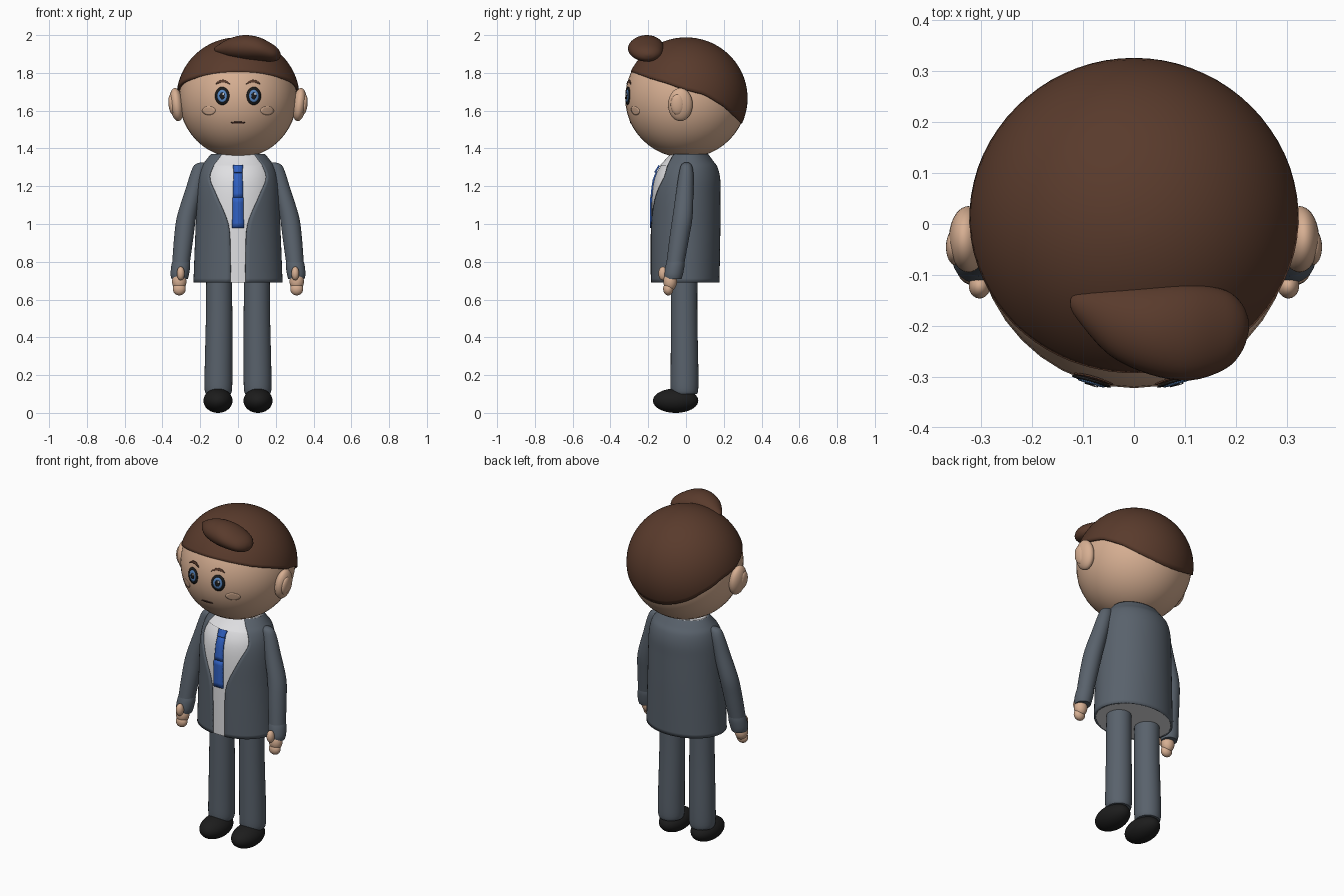
import bpy, bmesh, math
from mathutils import Vector

cube = bpy.data.objects.get("Cube")
if cube:
    bpy.data.objects.remove(cube, do_unlink=True)


def material(name, r, g, b):
    m = bpy.data.materials.new(name)
    m.use_nodes = True
    m.diffuse_color = (r, g, b, 1)
    m.node_tree.nodes["Principled BSDF"].inputs["Base Color"].default_value = (r, g, b, 1)
    return m


SKIN = material("skin", .68, .43, .29)
HAIR = material("brown hair", .10, .043, .025)
SUIT = material("slate suit", .10, .122, .15)
SHIRT = material("white shirt", .74, .74, .76)
TIE = material("blue tie", .03, .12, .55)
BLACK = material("black", .012, .012, .012)
IRIS = material("blue iris", .10, .25, .55)
MOUTH = material("dark mouth", .06, .025, .018)
X, Y, Z = Vector((1, 0, 0)), Vector((0, 1, 0)), Vector((0, 0, 1))
HEAD_C, HEAD_R = Vector((0, 0, 1.667)), Vector((.312, .322, .317))


def finish(name, bm, mat, thickness=0, angle=45):
    mesh = bpy.data.meshes.new(name)
    bm.to_mesh(mesh)
    bm.free()
    mesh.materials.append(mat)
    ob = bpy.data.objects.new(name, mesh)
    bpy.context.collection.objects.link(ob)
    if thickness:
        mod = ob.modifiers.new("thickness", "SOLIDIFY")
        mod.thickness, mod.offset = thickness, -1
    bpy.ops.object.select_all(action="DESELECT")
    ob.select_set(True)
    bpy.context.view_layer.objects.active = ob
    bpy.ops.object.shade_smooth_by_angle(angle=math.radians(angle))
    return ob


def bridge(bm, a, b, closed=True):
    n = len(a)
    for j in range(n if closed else n - 1):
        k = (j + 1) % n
        bm.faces.new((a[j], a[k], b[k], b[j]))


def ellipsoid(name, mat, centre, radii, tilt=0):
    bm = bmesh.new()
    bmesh.ops.create_uvsphere(bm, u_segments=40, v_segments=24, radius=1)
    for v in bm.verts:
        v.co = v.co * Vector(radii)
    ob = finish(name, bm, mat)
    ob.location, ob.rotation_euler.y = centre, tilt
    return ob


def smooth(keys, steps=4):
    """Catmull-Rom interpolation through tuples."""
    out = []
    for i in range(len(keys) - 1):
        quad = [Vector(keys[max(0, min(len(keys) - 1, i + d))]) for d in (-1, 0, 1, 2)]
        p, a, b, q = quad
        for s in range(steps):
            t = s / steps
            out.append(a + (b - p) * t / 2 + (p * 2 - a * 5 + b * 4 - q) * t * t / 2
                       + (a * 3 - p - b * 3 + q) * t ** 3 / 2)
    return out + [Vector(keys[-1])]


def loft(name, mat, keys, e1=X, e2=Y, n=32):
    """Closed body through rings of (x, y, z, radius 1, radius 2)."""
    bm, prev, first = bmesh.new(), None, None
    for k in smooth(keys):
        ring = [bm.verts.new(k.xyz + e1 * k[3] * math.cos(a) + e2 * k[4] * math.sin(a))
                for a in (math.tau * j / n for j in range(n))]
        if prev:
            bridge(bm, prev, ring)
        first, prev = first or ring, ring
    bm.faces.new(first)
    bm.faces.new(prev)
    bmesh.ops.recalc_face_normals(bm, faces=bm.faces)
    return finish(name, bm, mat)


def patch(name, mat, cx, cz, rx, rz, lift, bend=0):
    """Thin elliptical plate that follows the front of the head."""
    bm, prev = bmesh.new(), None

    def vert(r, a):
        u = r * math.cos(a)
        x, z = cx + rx * u, cz + rz * r * math.sin(a) - bend * u * u
        d = 1 - (x / HEAD_R.x) ** 2 - ((z - HEAD_C.z) / HEAD_R.z) ** 2
        return bm.verts.new((x, -HEAD_R.y * math.sqrt(d) - lift, z))

    for r in (1, .7, .4, .1):
        ring = [vert(r, math.tau * j / 28) for j in range(28)]
        if prev:
            bridge(bm, prev, ring)
        prev = ring
    bm.faces.new(prev)
    return finish(name, bm, mat, .003)


# Head, neck and ears
ellipsoid("head", SKIN, HEAD_C, HEAD_R)
loft("neck", SKIN, [(0, .01, 1.28, .11, .09), (0, .01, 1.40, .11, .09)])

# Hair cap with a rim that drops from the forehead to the nape
RIM = [(-.33, 1.815), (-.29, 1.808), (-.2, 1.775), (-.1, 1.745), (0, 1.71),
       (.1, 1.685), (.2, 1.625), (.28, 1.55), (.33, 1.49)]


def rim_height(y):
    for (y0, z0), (y1, z1) in zip(RIM, RIM[1:]):
        if y <= y1:
            return z0 + (z1 - z0) * (y - y0) / (y1 - y0)
    return RIM[-1][1]


def hair_point(polar, a):
    s = math.sin(polar)
    return Vector((.326 * s * math.cos(a), .326 * s * math.sin(a), 1.666 + .322 * math.cos(polar)))


bm, prev, N = bmesh.new(), None, 72
angles = [math.tau * j / N for j in range(N)]
limits = []
for a in angles:
    p = .3
    while hair_point(p, a).z > rim_height(hair_point(p, a).y):
        p += .004
    limits.append(p)
for i in range(24, 0, -1):
    ring = [bm.verts.new(hair_point(p * i / 24, a)) for p, a in zip(limits, angles)]
    if prev:
        bridge(bm, prev, ring)
    prev = ring
bm.faces.new(prev)
finish("hair_cap", bm, HAIR, .016)

# Swept front tuft, lofted sideways
loft("hair_tuft", HAIR, [
    (-.125, -.155, 1.925, .006, .006), (-.112, -.16, 1.925, .026, .018),
    (-.05, -.19, 1.932, .066, .048), (.03, -.207, 1.935, .088, .065),
    (.11, -.212, 1.927, .095, .062), (.18, -.207, 1.907, .077, .047),
    (.213, -.203, 1.898, .045, .029), (.226, -.2, 1.896, .008, .006)], Y, Z)

# Shirt body and its collar
TORSO = [(0, -.006, .69, .236, .183), (0, -.005, .85, .23, .185), (0, -.004, 1.0, .224, .186),
         (0, -.003, 1.15, .219, .185), (0, .003, 1.24, .211, .178), (0, .01, 1.30, .195, .157),
         (0, .013, 1.335, .172, .13), (0, .015, 1.37, .143, .103)]


def inset(k, d):
    return (*k[:3], k[3] - d, k[4] - d)


loft("shirt", SHIRT, [inset(k, .008) for k in TORSO], n=48)
loft("shirt_collar", SHIRT, [(0, .011, 1.31, .184, .151), (0, .013, 1.335, .168, .128),
                             (0, .015, 1.367, .14, .101)], n=48)

# Open jacket: each ring stops at the edge of the front opening
OPENING = [.04, .041, .052, .115, .152, .137, .112, .088]
bm, prev = bmesh.new(), None
for k in smooth([(*k, w) for k, w in zip(TORSO, OPENING)], 5):
    gap = math.asin(k[5] / k[3])
    ring = []
    for j in range(57):
        a = -math.pi / 2 + gap + (math.tau - 2 * gap) * j / 56
        ring.append(bm.verts.new((k[3] * math.cos(a), k[1] + k[4] * math.sin(a), k[2])))
    if prev:
        bridge(bm, prev, ring, False)
    prev = ring
finish("jacket", bm, SUIT, .011)


# Tie plates that follow the shirt front
def tie_part(name, z0, z1, half0, half1, lift):
    rows = smooth(TORSO, 8)
    bm, prev = bmesh.new(), None
    for i in range(7):
        t = i / 6
        z, w = z0 + (z1 - z0) * t, half0 + (half1 - half0) * t
        k = min(rows, key=lambda r: abs(r[2] - z))
        y = k[1] - k[4] + .008 - lift
        row = [bm.verts.new((s * w, y, z)) for s in (-1, 1)]
        if prev:
            bridge(bm, prev, row, False)
        prev = row
    finish(name, bm, TIE, .009, 30)


tie_part("tie_lower", .98, 1.14, .031, .029, .009)
tie_part("tie_upper", 1.14, 1.28, .027, .024, .007)
tie_part("tie_knot", 1.275, 1.312, .022, .027, .014)

# Mouth
patch("mouth", MOUTH, 0, 1.536, .038, .005, .003)

for side, s in (("left", 1), ("right", -1)):
    # Ears
    ellipsoid(side + "_ear", SKIN, (s * .325, -.03, 1.632), (.037, .065, .088), s * .12)
    ellipsoid(side + "_inner_ear", SKIN, (s * .35, -.045, 1.632), (.018, .036, .054), s * .12)
    # Face details
    patch(side + "_eye", BLACK, s * .084, 1.678, .038, .048, .003)
    patch(side + "_iris", IRIS, s * .084, 1.678, .026, .034, .005)
    patch(side + "_pupil", BLACK, s * .084, 1.678, .013, .018, .007)
    patch(side + "_eye_glint", SHIRT, s * .084 + .006, 1.688, .005, .006, .008)
    patch(side + "_brow", HAIR, s * .08, 1.757, .038, .007, .006, .016)
    patch(side + "_cheek", SKIN, s * .155, 1.60, .035, .023, .001)
    # Sleeves with a cuff
    loft(side + "_sleeve", SUIT, [
        (s * .19, .003, 1.325, .012, .012), (s * .197, .002, 1.312, .034, .028),
        (s * .21, .001, 1.27, .041, .038), (s * .234, -.006, 1.18, .045, .045),
        (s * .272, -.018, 1.04, .051, .053), (s * .287, -.035, .93, .051, .052),
        (s * .301, -.055, .80, .047, .048)], n=28)
    loft(side + "_cuff", SUIT, [
        (s * .301, -.053, .81, .044, .045), (s * .303, -.058, .78, .05, .05),
        (s * .308, -.066, .735, .049, .05), (s * .309, -.068, .708, .043, .044)], n=28)
    # Hands
    ellipsoid(side + "_palm", SKIN, (s * .311, -.084, .696), (.038, .036, .05))
    ellipsoid(side + "_fingers", SKIN, (s * .311, -.094, .656), (.034, .027, .034))
    ellipsoid(side + "_thumb", SKIN, (s * .303, -.122, .738), (.021, .024, .036))
    # Trouser legs and shoes
    loft(side + "_leg", SUIT, [
        (s * .1, -.01, .72, .068, .07), (s * .1, -.01, .5, .07, .07),
        (s * .103, -.008, .25, .073, .073), (s * .104, -.008, .13, .073, .073),
        (s * .104, -.007, .10, .066, .066)])
    ellipsoid(side + "_shoe", BLACK, (s * .106, -.055, .0645), (.077, .12, .0645))
